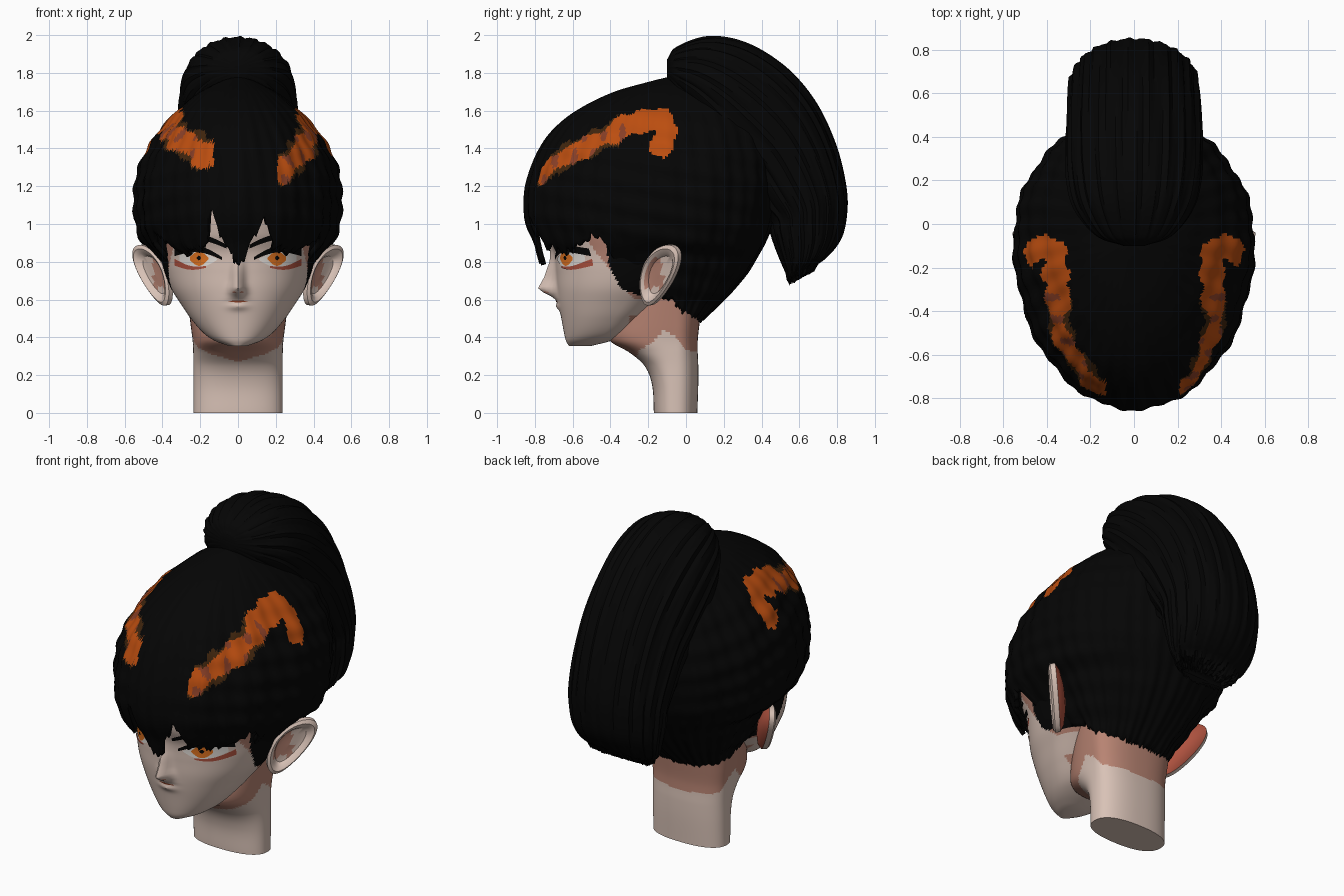
import bpy, math, random
from mathutils import Vector
from mathutils.bvhtree import BVHTree

random.seed(4)
if "Cube" in bpy.data.objects:
    bpy.data.objects.remove(bpy.data.objects["Cube"])


def material(name, *rgb):
    m = bpy.data.materials.new(name)
    m.use_nodes = True
    m.diffuse_color = (*rgb, 1)
    m.node_tree.nodes["Principled BSDF"].inputs["Base Color"].default_value = (*rgb, 1)
    return m


SKIN = material("light skin", .69, .54, .47)
SHADE = material("shaded skin", .48, .23, .17)
RED = material("ear red", .43, .085, .05)
BLACK = material("black hair", .0015, .0015, .0015)
ORANGE = material("orange streak", .5, .075, .005)
BROWN = material("dark brown streak", .05, .018, .004)
RUST = material("rust streak", .25, .05, .02)
WHITE = material("eye white", .8, .76, .72)
IRIS = material("orange iris", .78, .18, .015)


def curve(table, t, col=1):
    """Smooth interpolation of one column of a table keyed by its first column."""
    n = len(table)
    if t <= table[0][0]:
        return table[0][col]
    if t >= table[-1][0]:
        return table[-1][col]
    i = max(k for k in range(n - 1) if table[k][0] <= t)

    def slope(k):
        a, b = table[max(k - 1, 0)], table[min(k + 1, n - 1)]
        return (b[col] - a[col]) / (b[0] - a[0])
    p, q = table[i], table[i + 1]
    h = q[0] - p[0]
    u = (t - p[0]) / h
    return (p[col] * (1 + 2 * u) * (1 - u) ** 2 + q[col] * u * u * (3 - 2 * u)
            + h * u * (1 - u) * (slope(i) * (1 - u) - slope(i + 1) * u))


def linear(table, t):
    for (a, p), (b, q) in zip(table, table[1:]):
        if t <= b:
            return p + (q - p) * (t - a) / (b - a)
    return table[-1][1]


def loft(name, rings, mats, rule=None, closed=True, caps=True):
    """Skin a list of point rings; rule(center, normal, row) picks the material slot."""
    n = len(rings[0])
    faces, rows = [], []
    for i in range(len(rings) - 1):
        for j in range(n if closed else n - 1):
            k = (j + 1) % n
            faces.append((i * n + j, i * n + k, (i + 1) * n + k, (i + 1) * n + j))
            rows.append(i)
    if caps:
        faces += [tuple(reversed(range(n))), tuple(range((len(rings) - 1) * n, len(rings) * n))]
        rows += [0, len(rings) - 2]
    me = bpy.data.meshes.new(name)
    me.from_pydata([p for r in rings for p in r], [], faces)
    for m in mats:
        me.materials.append(m)
    for f, row in zip(me.polygons, rows):
        f.use_smooth = True
        if rule:
            f.material_index = rule(f.center, f.normal, row)
    me.set_sharp_from_angle(angle=math.radians(35))
    ob = bpy.data.objects.new(name, me)
    bpy.context.collection.objects.link(ob)
    return ob


def section(a, hw, front, back, yc, z, p=2.0):
    """Point of an egg-shaped level section; angle zero is the front."""
    s, c = math.sin(a), math.cos(a)
    s, c = (math.copysign(abs(v) ** (2 / p), v) for v in (s, c))
    return Vector((hw * s, yc - c * ((yc - front) if c > 0 else (back - yc)), z))


def angles(n):
    return [math.tau * j / n for j in range(n)]


# Neck: columns are height, half width, front, back
NECK = [(0, .235, -.17, .06), (.15, .235, -.18, .065), (.25, .235, -.22, .065),
        (.32, .237, -.3, .062), (.38, .24, -.4, .062), (.46, .25, -.4, .07), (.7, .28, -.3, .1)]
SHADE_LINE = [(0, .27), (35, .31), (62, .37), (75, .44), (90, .4), (103, .33), (180, .31)]


def neck_rule(c, n, row):
    a = math.degrees(math.atan2(abs(c.x), -.055 - c.y))
    return int(c.z > linear(SHADE_LINE, a))


rings = []
for i in range(81):
    z = .7 * i / 80
    rings.append([section(a, *(curve(NECK, z, k) for k in (1, 2, 3)), -.055, z, 2.4) for a in angles(120)])
loft("neck", rings, [SKIN, SHADE], neck_rule)

# Face with nose, lips and chin; hair in front of the ears is coloured on its sides
FACE = [(.355, .05, -.62, -.5), (.38, .12, -.635, -.4), (.42, .18, -.645, -.3), (.5, .25, -.66, -.2),
        (.58, .305, -.675, -.1), (.66, .355, -.685, 0), (.75, .39, -.69, .1), (.85, .415, -.7, .2),
        (.95, .43, -.74, .25), (1.1, .44, -.76, .3), (1.25, .42, -.72, .3), (1.4, .28, -.52, .2)]
NOSE = [(.605, 0), (.635, .07), (.66, .098), (.72, .062), (.8, .03), (.9, .01), (1, 0)]
SIDEBURN = [(.62, -.24), (.65, -.33), (.7, -.37), (.8, -.41), (.95, -.43)]


def face_rule(c, n, row):
    if c.z > .62 and c.y > linear(SIDEBURN, c.z):
        return 2
    side = c.z > .6 and c.y > -.29 - (c.z - .62) * .8
    return int(side or (c.z < .52 and c.y > -.3))


rings = []
for i in range(111):
    z = .355 + 1.045 * i / 110
    hw, yf, yb = (curve(FACE, z, k) for k in (1, 2, 3))
    ring = []
    for a in angles(200):
        p = section(a, hw, yf, yb, yf + .6 * (yb - yf), z, 2.15)
        if p.y < -.4:
            width = .022 + .1 * max(0, .7 - z)
            p.y -= linear(NOSE, z) * math.exp(-(p.x / width) ** 2 / 2) if z > .605 else 0
            lips = math.exp(-((z - .565) / .02) ** 2) + math.exp(-((z - .605) / .012) ** 2)
            p.y -= .016 * lips * math.exp(-(p.x / .05) ** 2)
        ring.append(p)
    rings.append(ring)
face = loft("face", rings, [SKIN, SHADE, BLACK], face_rule)
surface = BVHTree.FromPolygons([v.co for v in face.data.vertices], [tuple(f.vertices) for f in face.data.polygons])


def plate(name, x0, x1, low, high, mat, lift):
    """Thin painted patch between two height curves, laid on the face."""
    grid = []
    for r in range(6):
        line = []
        for k in range(17):
            t = k / 16
            x = x0 + (x1 - x0) * t
            z = low(t) + (high(t) - low(t)) * r / 5
            hit = surface.ray_cast(Vector((x, -2, z)), Vector((0, 1, 0)))[0]
            line.append(Vector((x, hit.y - lift, z)))
        grid.append(line if x1 > x0 else line[::-1])
    loft(name, grid, [mat], closed=False, caps=False)


def arc(start, end, bulge):
    return lambda t: start + (end - start) * t + bulge * math.sin(math.pi * t)


# Eyes with heavy lashes, brows and mouth
for side, s in (("left", 1), ("right", -1)):
    plate(side + "_eye_white", s * .11, s * .31, arc(.81, .805, -.038), arc(.815, .84, .025), WHITE, .003)
    plate(side + "_iris", s * .155, s * .255, arc(.815, .81, -.034), arc(.82, .825, .032), IRIS, .005)
    plate(side + "_pupil", s * .195, s * .22, arc(.82, .82, -.012), arc(.82, .82, .012), BLACK, .007)
    plate(side + "_upper_lash", s * .085, s * .335, arc(.81, .83, .03), arc(.825, .87, .036), BLACK, .008)
    plate(side + "_lower_lid", s * .17, s * .335, arc(.768, .78, -.016), arc(.778, .815, -.018), RED, .006)
    plate(side + "_brow", s * .06, s * .33, arc(.87, .92, .02), arc(.89, .94, .03), BLACK, .008)
    plate(side + "_nostril", s * .008, s * .03, arc(.634, .636, 0), arc(.637, .64, .006), SHADE, .003)
plate("mouth", -.05, .05, arc(.59, .59, -.005), arc(.592, .592, .003), RUST, .004)

# Ears: outline rings given as scale and depth, front surface to back surface
EAR = [(.02, .0), (.4, -.004), (.62, .0), (.74, .02), (.88, .03), (1, .02), (1, -.008), (.8, -.03), (.4, -.045), (.02, -.05)]


def ear_rule(c, n, row):
    if row > 5:
        return 2
    return int(row < 3 and abs(c.x) < .45 and c.z > .66)


for side, s in (("left", 1), ("right", -1)):
    flip = Vector((s, 1, 1))
    wide, tall = Vector((.092, .108, .015)), Vector((.058, .045, .16))
    out = wide.cross(tall).normalized()
    rings = []
    for scale, depth in EAR:
        ring = []
        for a in angles(40):
            taper = .84 + .22 * math.sin(a)
            p = Vector((.438, -.14, .73)) + scale * (wide * math.cos(a) * taper + tall * math.sin(a)) + out * depth
            ring.append(p * flip)
        rings.append(ring if s < 0 else ring[::-1])
    loft(side + "_ear", rings, [SKIN, SHADE, RED], ear_rule)

# Swept-back hair with fringe and ragged nape
HAIR = [(.48, .235, -.5, .075), (.6, .3, -.7, .2), (.67, .345, -.73, .265), (.75, .39, -.76, .33),
        (.84, .44, -.785, .385), (.9, .505, -.8, .42), (1, .54, -.845, .46), (1.1, .55, -.855, .48),
        (1.2, .545, -.845, .5), (1.3, .525, -.815, .5), (1.4, .48, -.77, .49), (1.5, .415, -.7, .46),
        (1.6, .325, -.58, .4), (1.7, .2, -.38, .32), (1.76, .08, -.17, .2), (1.78, .004, -.085, -.075)]
EDGE = [(0, .8), (5, .83), (9, .92), (12, .97), (15, 1.08), (19, .93), (22, .88), (30, .87), (40, .85),
        (46, .87), (52, .92), (57, .96), (62, .88), (68, .7), (75, .64), (90, .6), (105, .53), (130, .5), (180, .485)]
STREAKS = {1: [(-.14, 1.41), (-.1, 1.49), (-.14, 1.555), (-.3, 1.53), (-.5, 1.42), (-.65, 1.35), (-.78, 1.27)],
           -1: [(-.14, 1.41), (-.1, 1.49), (-.14, 1.555), (-.3, 1.54), (-.5, 1.46), (-.65, 1.42), (-.76, 1.36)]}


def streak_rule(c, n, row):
    s = 1 if c.x > 0 else -1
    if abs(c.x) < (.21 if s > 0 else .13):
        return 0
    best = 9
    for a, b in zip(STREAKS[s], STREAKS[s][1:]):
        a, b, p = Vector(a), Vector(b), Vector((c.y, c.z))
        t = min(1, max(0, (p - a).dot(b - a) / (b - a).length_squared))
        best = min(best, (p - a - (b - a) * t).length)
    reach = .06 + .009 * math.sin(47 * c.y) + random.uniform(-.004, .004)
    if best > reach:
        return 0
    if c.y < -.35 and best > reach * (.75 + .2 * math.sin(31 * c.y)):
        return 2
    return 3 if c.y < -.3 and math.sin(61 * c.y) * math.sin(23 * c.z + 2) > .45 else 1


COUNT, ROWS = 300, 90
jag = [random.uniform(-.02, .015) for j in range(COUNT)]
columns = []
for j, a in enumerate(angles(COUNT)):
    deg = abs(math.degrees(math.atan2(math.sin(a), math.cos(a))))
    base = linear(EDGE, deg) + jag[j] * (1.6 if deg < 60 else .7)
    col = []
    for i in range(ROWS + 1):
        z = base + (1.78 - base) * math.sin(math.pi / 2 * i / ROWS)
        p = section(a, *(curve(HAIR, z, k) for k in (1, 2, 3)), -.08, z, 2 if deg < 90 else 2.08)
        fade = min(1, (1.78 - z) * 3)
        wave = math.sin(37 * a + 5 * z) * .004 + math.sin(50 * z + 9 * p.y) * .006 * abs(math.sin(a))
        wave += .005 * math.sin(13 * a - 4 * z)
        p += Vector((math.sin(a), -math.cos(a), 0)) * wave * fade
        col.append(p)
    columns.append(col)
hair = loft("swept_hair", [list(r) for r in zip(*columns)], [BLACK, ORANGE, BROWN, RUST], streak_rule, caps=False)
thick = hair.modifiers.new("thickness", "SOLIDIFY")
thick.thickness, thick.offset = .025, -1

# Ponytail: outer y and z, inner y and z, half width
TAIL = [(-.1, 1.87, -.1, 1.77, .05), (-.05, 1.935, -.06, 1.69, .17), (.12, 1.99, .02, 1.55, .27),
        (.32, 1.955, .1, 1.4, .305), (.52, 1.835, .2, 1.25, .31), (.68, 1.65, .3, 1.15, .305),
        (.79, 1.42, .38, 1.05, .3), (.845, 1.2, .44, 1, .295), (.85, 1.05, .45, .95, .29),
        (.82, .92, .48, .86, .275), (.73, .81, .52, .76, .24), (.6, .735, .55, .7, .14)]
TAIL = [(i, *row) for i, row in enumerate(TAIL)]
rings = []
for i in range(89):
    t = i / 8
    oy, oz, iy, iz, hw = (curve(TAIL, t, k) for k in range(1, 6))
    outer, inner = Vector((0, oy, oz)), Vector((0, iy, iz))
    mid, arm = (outer + inner) / 2, (outer - inner) / 2
    ring = []
    for a in angles(140):
        strand = 1 + .018 * math.sin(23 * a + .5 * t) + .012 * math.sin(41 * a - .3 * t)
        p = mid + (arm * math.cos(a) + Vector((hw * math.sin(a), 0, 0))) * strand
        p.z -= random.uniform(0, .03) if i > 82 else 0
        ring.append(p)
    rings.append(ring[::-1])
loft("ponytail", rings, [BLACK])
